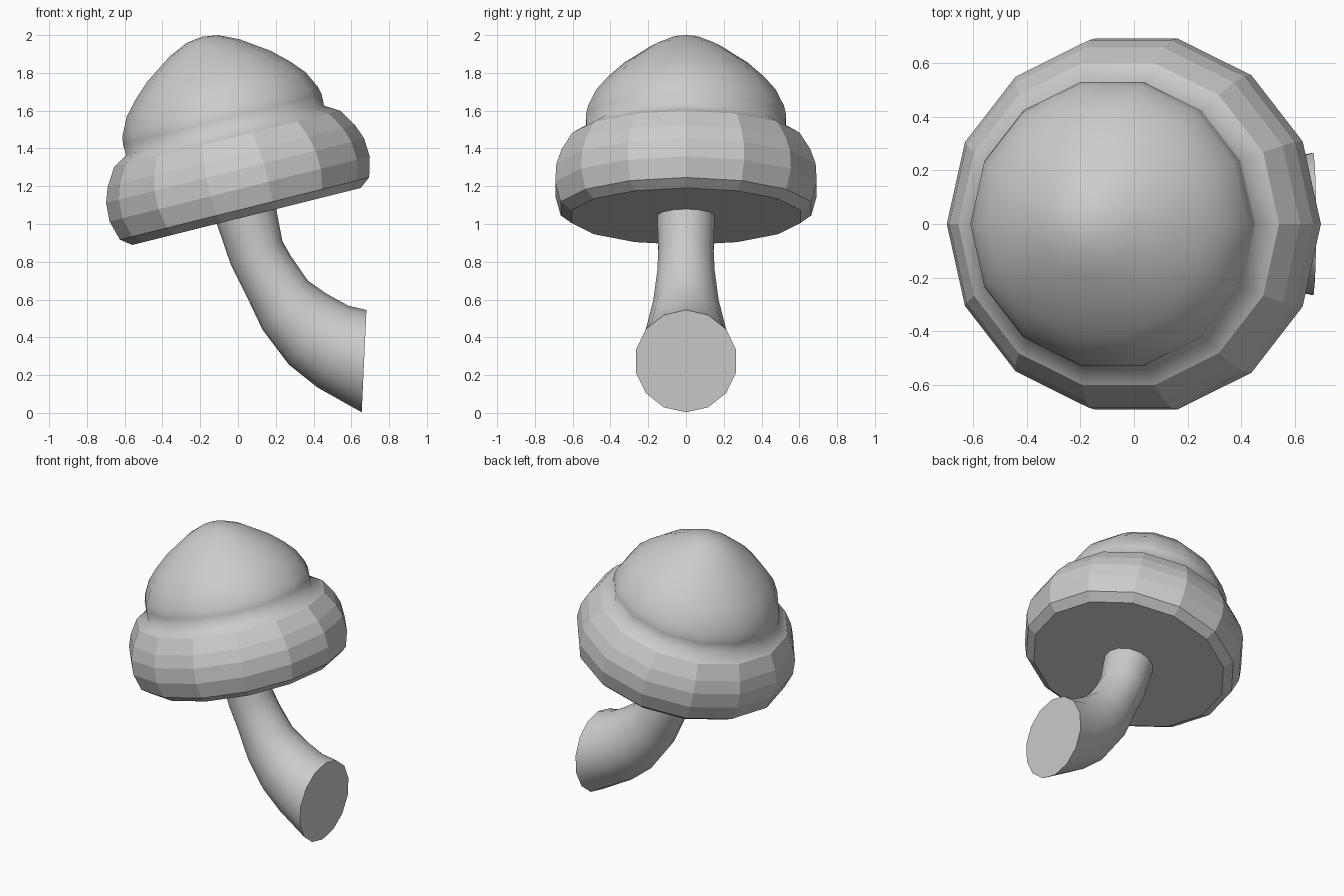
import bpy, bmesh, math
from mathutils import Vector

if "Cube" in bpy.data.objects:
    bpy.data.objects.remove(bpy.data.objects["Cube"])

SIDES = 14


def loft(name, rings, smooth_from, cap_start, cap_end, tip=None):
    """Join rings given as (centre, axis_u, radius_u, radius_y); faces from ring smooth_from are smooth."""
    bm = bmesh.new()
    loops = []
    for c, u, ru, ry in rings:
        loop = []
        for i in range(SIDES):
            t = 2 * math.pi * i / SIDES
            loop.append(bm.verts.new(c + u * ru * math.cos(t) + Vector((0, 1, 0)) * ry * math.sin(t)))
        loops.append(loop)
    for k in range(len(loops) - 1):
        a, b = loops[k], loops[k + 1]
        for i in range(SIDES):
            j = (i + 1) % SIDES
            bm.faces.new((a[i], a[j], b[j], b[i])).smooth = k >= smooth_from
    if cap_start:
        bm.faces.new(loops[0])
    if cap_end:
        bm.faces.new(loops[-1])
    if tip is not None:
        v = bm.verts.new(tip)
        for i in range(SIDES):
            bm.faces.new((loops[-1][i], loops[-1][(i + 1) % SIDES], v)).smooth = True
    bmesh.ops.recalc_face_normals(bm, faces=bm.faces)
    mesh = bpy.data.meshes.new(name)
    bm.to_mesh(mesh)
    bm.free()
    obj = bpy.data.objects.new(name, mesh)
    bpy.context.collection.objects.link(obj)
    return obj


# Tilted mushroom cap: faceted brim, then smooth dome (radius, height along axis)
tilt = math.radians(14)
u = Vector((math.cos(tilt), 0, math.sin(tilt)))
axis = Vector((-math.sin(tilt), 0, math.cos(tilt)))
base = Vector((0.045, 0, 1.04))
profile = [(0.623, 0.0), (0.68, 0.043), (0.71, 0.15), (0.704, 0.25), (0.675, 0.33),
           (0.617, 0.423), (0.54, 0.47), (0.543, 0.53), (0.532, 0.575), (0.488, 0.665),
           (0.425, 0.738), (0.336, 0.82), (0.19, 0.92), (0.085, 0.968)]
loft("mushroom_cap", [(base + axis * h, u, r, r) for r, h in profile],
     5, True, False, base + axis * 0.98)

# Curved stem: lower-left and upper-right edge points of each section (x, z, x, z), y radius
sections = [(0.655, 0.003, 0.68, 0.545, 0.272), (0.42, 0.135, 0.585, 0.567, 0.231),
            (0.27, 0.255, 0.47, 0.63, 0.207), (0.13, 0.44, 0.37, 0.70, 0.177),
            (0.04, 0.63, 0.28, 0.83, 0.156), (-0.04, 0.79, 0.235, 0.91, 0.15),
            (-0.115, 1.01, 0.20, 1.09, 0.156)]
rings = []
for x0, z0, x1, z1, ry in sections:
    p, q = Vector((x0, 0, z0)), Vector((x1, 0, z1))
    rings.append(((p + q) / 2, (q - p).normalized(), (q - p).length / 2, ry))
loft("stem", rings, 0, True, True)
